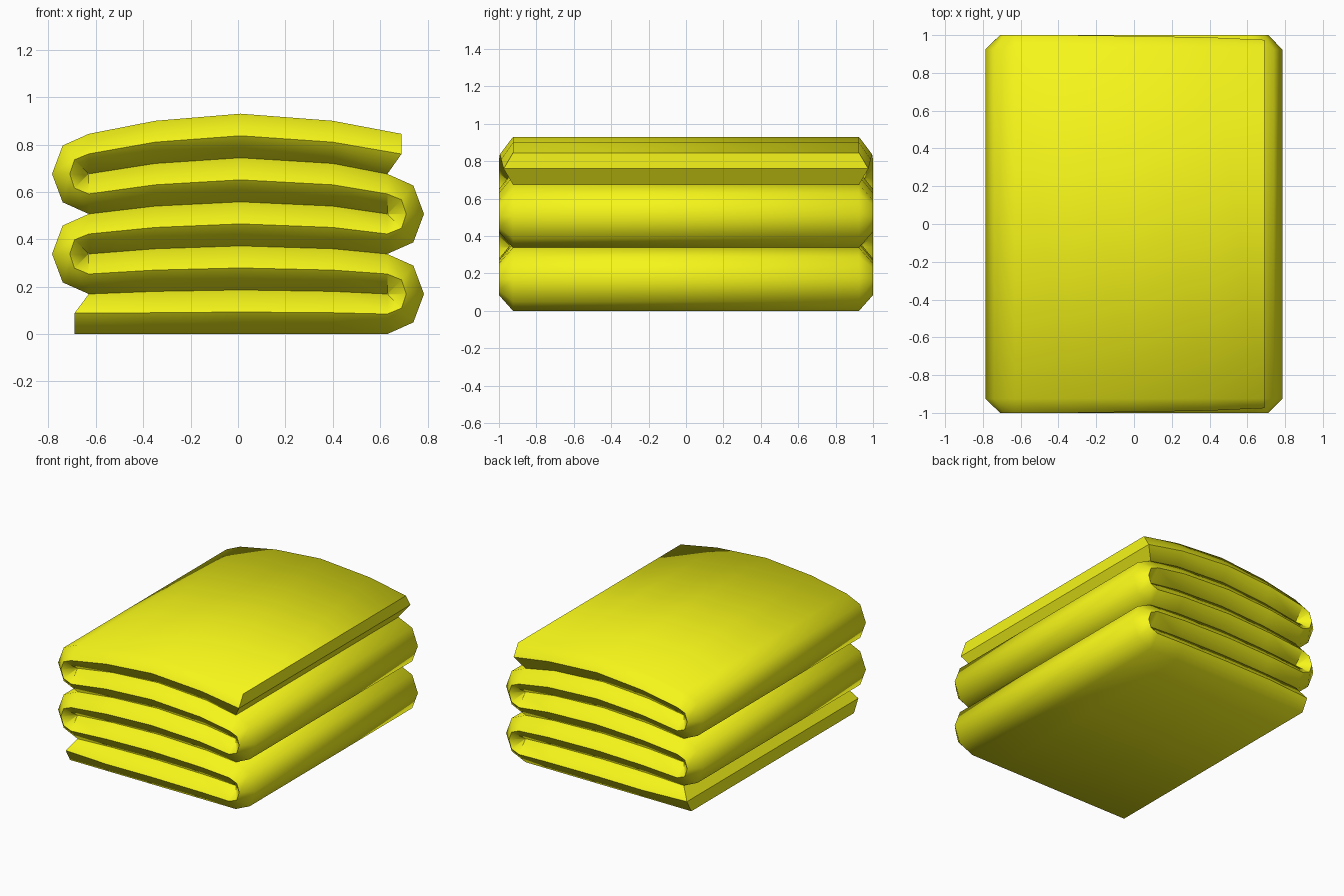
import bpy, bmesh, math

if "Cube" in bpy.data.objects:
    bpy.data.objects.remove(bpy.data.objects["Cube"])

LAYERS = 5
PIVOT = 0.63                       # x where every fold turns
RISE = [(-0.63, 0.169), (-0.35, 0.18), (0.01, 0.186), (0.40, 0.18), (0.63, 0.169)]
EDGE, RIM = 0.925, 1.0             # half depth of the faces and of the pointed rim

# stations: (left side, middle, right side) points in x/z, plus rim half depth
stations = []

def layer(i):
    """Flat run of one layer, alternating direction, slightly domed."""
    fwd = i % 2 == 0
    for x, t in (RISE if fwd else RISE[::-1]):
        low, mid, top = (x, i * t), (x, (i + .5) * t), (x, (i + 1) * t)
        stations.append((top, mid, low, RIM) if fwd else (low, mid, top, RIM))

def fold(k):
    """Round turn joining layer k-1 to layer k."""
    s = 1 if k % 2 else -1
    z = k * 0.169
    for (mx, mz), (ox, oz) in [((.06, -.06), (.11, -.12)), ((.08, 0), (.155, 0)), ((.06, .06), (.11, .12))]:
        inner = (s * (PIVOT + .003), z + mz * .05)
        mid = (s * (PIVOT + mx), z + mz)
        outer = (s * (PIVOT + ox), z + oz)
        stations.append((inner, mid, outer, RIM) if s > 0 else (outer, mid, inner, RIM))

for i in range(LAYERS):
    layer(i)
    if i < LAYERS - 1:
        fold(i + 1)

# slanted free ends, the rim drawing in a little
stations[0] = ((-.63, .169), (-.69, .088), (-.69, 0), .975)
stations[-1] = ((.69, .845), (.69, .76), (.63, .675), .975)
stations[-2] = stations[-2][:3] + (.988,)
stations[-3] = stations[-3][:3] + (.995,)

# sweep a six-sided section along the stations
bm = bmesh.new()
rings = []
for a, m, b, rim in stations:
    pts = [(a, -EDGE), (m, -rim), (b, -EDGE), (b, EDGE), (m, rim), (a, EDGE)]
    rings.append([bm.verts.new((p[0], y, p[1])) for p, y in pts])
for r, q in zip(rings, rings[1:]):
    for j in range(6):
        k = (j + 1) % 6
        bm.faces.new((r[j], r[k], q[k], q[j]))
for r in (rings[0], rings[-1]):
    bm.faces.new((r[0], r[1], r[4], r[5]))
    bm.faces.new((r[1], r[2], r[3], r[4]))
bmesh.ops.recalc_face_normals(bm, faces=bm.faces)

mesh = bpy.data.meshes.new("folded_towel")
bm.to_mesh(mesh)
bm.free()
towel = bpy.data.objects.new("folded_towel", mesh)
bpy.context.collection.objects.link(towel)

# yellow cloth
mat = bpy.data.materials.new("yellow_cloth")
mat.diffuse_color = (0.92, 0.92, 0.01, 1)
mat.use_nodes = True
mat.node_tree.nodes["Principled BSDF"].inputs["Base Color"].default_value = mat.diffuse_color
mesh.materials.append(mat)

# smooth folds, flat cut ends
bpy.context.view_layer.objects.active = towel
towel.select_set(True)
bpy.ops.object.shade_smooth_by_angle(angle=math.radians(62))
for p in list(mesh.polygons)[-4:]:
    p.use_smooth = False
